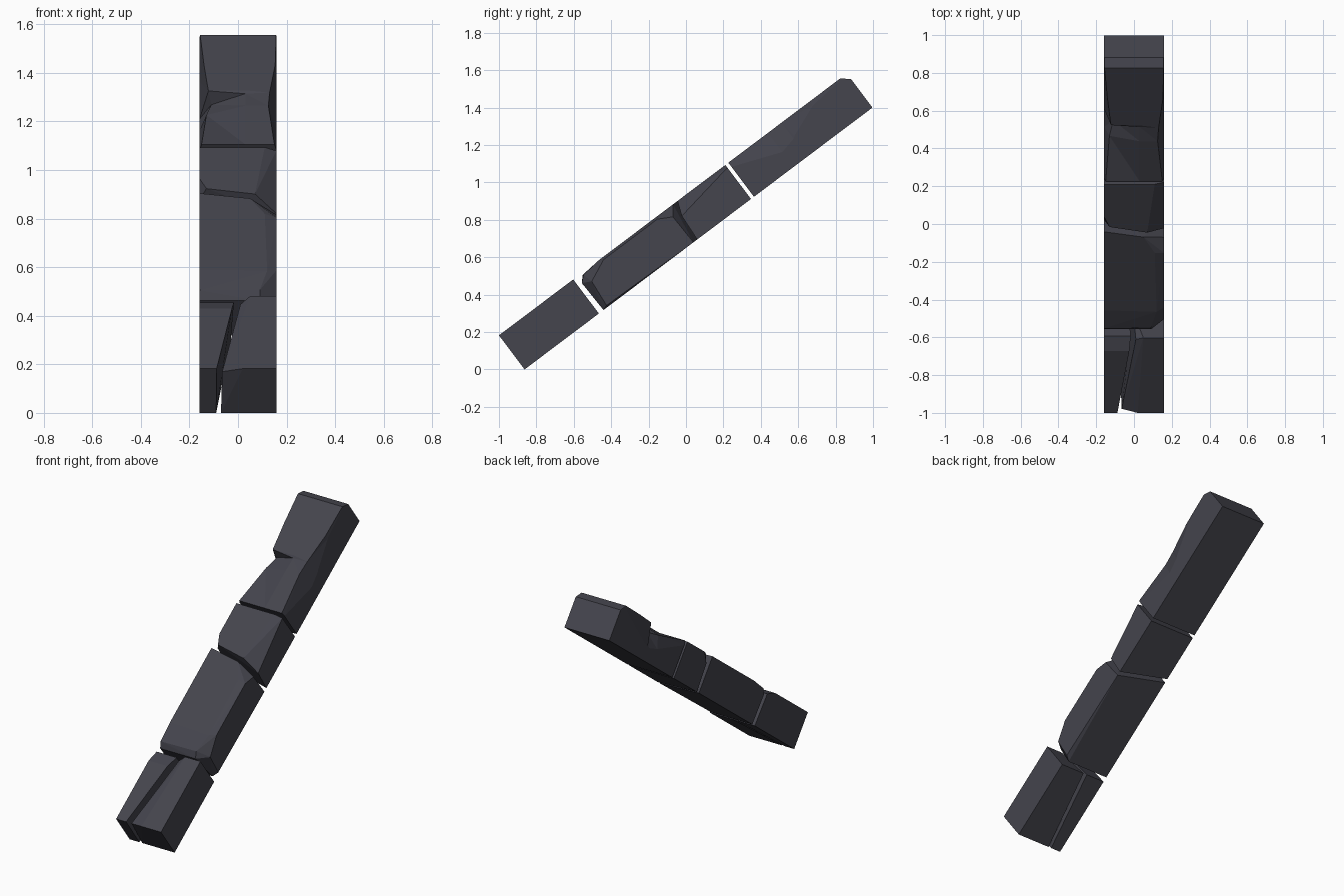
import bpy, bmesh, math

if "Cube" in bpy.data.objects:
    bpy.data.objects.remove(bpy.data.objects["Cube"])

# Slab frame: x across, s along the slope, t through the thickness
A = math.atan2(1.40, 1.86)
C, S = math.cos(A), math.sin(A)
W, T = 0.158, 0.228

stone = bpy.data.materials.new("dark slate")
stone.diffuse_color = (0.058, 0.058, 0.074, 1)
stone.use_nodes = True
stone.node_tree.nodes["Principled BSDF"].inputs["Base Color"].default_value = stone.diffuse_color


def place(x, s, t):
    return (x, -0.863 + s * C - t * S, s * S + t * C)


def finish(bm, name):
    bmesh.ops.recalc_face_normals(bm, faces=bm.faces)
    me = bpy.data.meshes.new(name)
    bm.to_mesh(me)
    bm.free()
    me.materials.append(stone)
    ob = bpy.data.objects.new(name, me)
    bpy.context.collection.objects.link(ob)


def chunk(name, pts):
    """Convex broken stone from its corner points (x, s, t)."""
    bm = bmesh.new()
    for p in pts:
        bm.verts.new(place(*p))
    res = bmesh.ops.convex_hull(bm, input=bm.verts)
    loose = [v for v in bm.verts if not v.link_faces]
    bmesh.ops.delete(bm, geom=loose, context='VERTS')
    bmesh.ops.dissolve_limit(bm, angle_limit=0.02, verts=bm.verts, edges=bm.edges)
    finish(bm, name)


# Foot of the slab, split lengthwise by a slanted crack
chunk("foot_left", [
    (-W, 0, 0), (-.09, 0, 0), (-W, 0, T), (-.088, 0, T),
    (-W, .497, 0), (-.03, .497, 0), (-W, .49, .2), (-.017, .49, .2),
    (-W, .41, T), (-.025, .41, T)])
chunk("foot_right", [
    (-.07, 0, 0), (W, 0, 0), (-.065, .01, .205), (.02, 0, T), (W, 0, T),
    (-.005, .497, 0), (W, .497, 0), (.01, .47, .205), (.05, .497, T), (W, .497, T)])

# Long lower block with chipped ends
chunk("lower_block", [
    (-W, .528, 0), (.13, .528, 0), (W, .556, .01), (-W, .522, .185), (.09, .522, .185),
    (W, .57, .16), (-W, .552, .217), (.09, .556, .215), (-W, .68, T), (.12, .67, T), (W, .69, .215),
    (-W, 1.2, 0), (W, 1.13, 0), (-W, 1.2, T), (.05, 1.165, T),
    (.11, 1.06, T), (W, 1.05, .215), (W, 1.124, .175)])

# Short middle block with a worn right edge
chunk("middle_block", [
    (-W, 1.225, 0), (W, 1.155, 0), (-W, 1.235, .17), (-.13, 1.232, T), (-W, 1.30, T),
    (.07, 1.195, T), (W, 1.165, .15),
    (-W, 1.515, 0), (W, 1.515, 0), (-W, 1.515, T), (.11, 1.515, T), (W, 1.515, .21)])

# Upper block: lofted sections with side wear and a notch on the left
# s, left shoulder t, top-left (x, t), top-middle t, top-right x, right shoulder t, top-right t
sections = [
    (1.535, .20, -.15, T, T, .15, .20, T),
    (1.80, .10, -.13, .18, T, .125, .10, T),
    (1.89, .08, -.11, .165, .222, .13, .12, T),
    (1.905, .08, -.122, .225, T, .132, .13, T),
    (2.08, .14, -.14, T, T, .153, .20, T),
    (2.285, .215, -.156, T, T, .157, .22, T),
    (2.328, .185, -.157, .19, .19, .1575, .185, .19)]
bm = bmesh.new()
rings = []
for s, tl, xl, ttl, tm, xr, tr, ttr in sections:
    ring = [(-W, 0), (W, 0), (W, tr), (xr, ttr), (.03, tm), (xl, ttl), (-W, tl)]
    rings.append([bm.verts.new(place(x, s, t)) for x, t in ring])
for a, b in zip(rings, rings[1:]):
    for i in range(7):
        j = (i + 1) % 7
        bm.faces.new((a[i], a[j], b[j], b[i]))
bm.faces.new(rings[0])
bm.faces.new(rings[-1])
bmesh.ops.triangulate(bm, faces=bm.faces)
bmesh.ops.dissolve_limit(bm, angle_limit=0.02, verts=bm.verts, edges=bm.edges)
finish(bm, "upper_block")
